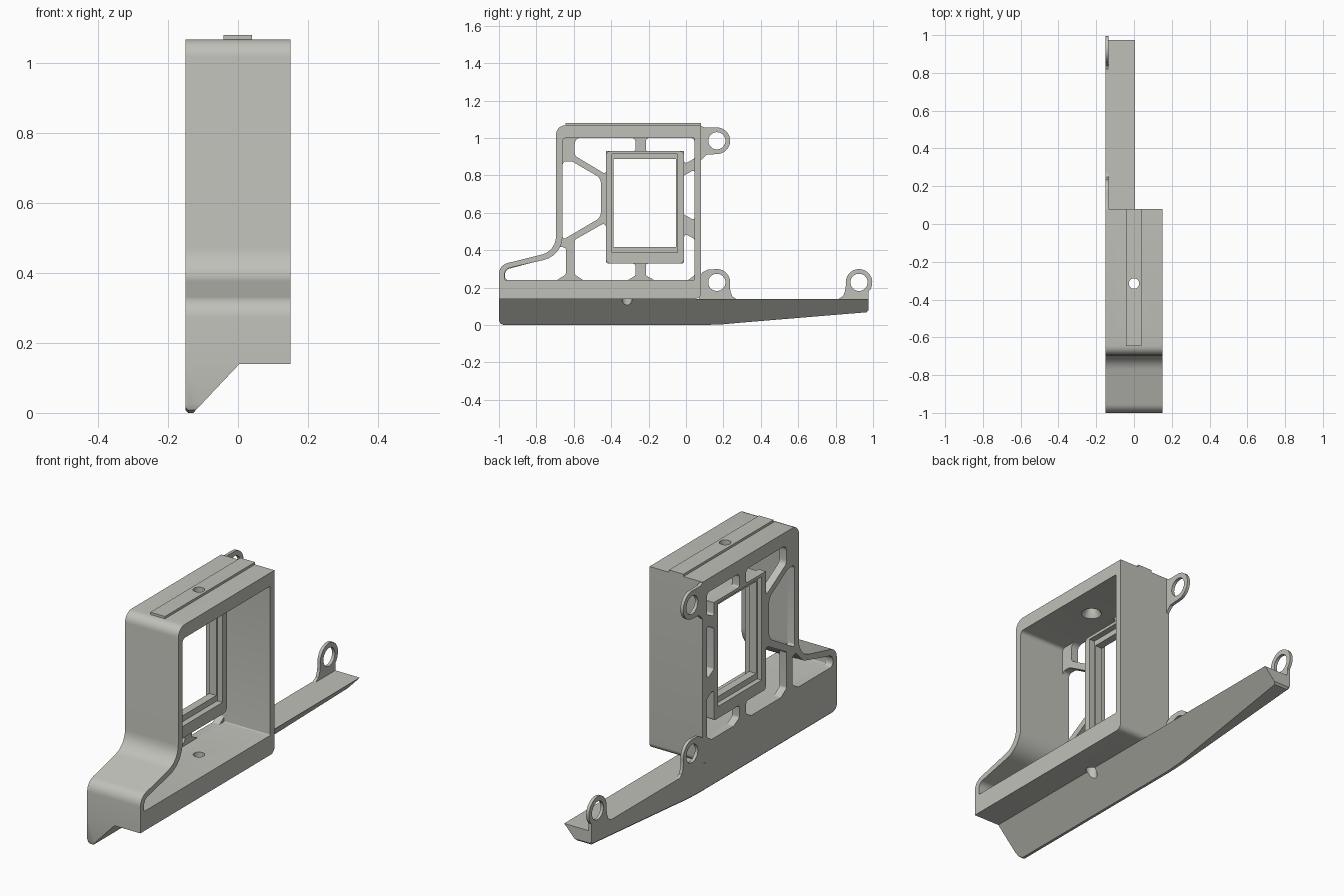
import bpy, bmesh, math
from mathutils import Matrix, Vector

if "Cube" in bpy.data.objects:
    bpy.data.objects.remove(bpy.data.objects["Cube"])

grey = bpy.data.materials.new("warm grey")
grey.diffuse_color = (0.53, 0.53, 0.49, 1)
grey.use_nodes = True
grey.node_tree.nodes["Principled BSDF"].inputs["Base Color"].default_value = grey.diffuse_color
X_BACK, X_PLATE, X_FRAME, X_OPEN = -0.15, -0.11, -0.055, 0.15


def add(name, mesh):
    mesh.materials.clear()
    mesh.materials.append(grey)
    ob = bpy.data.objects.new(name, mesh)
    bpy.context.collection.objects.link(ob)
    return ob


def rounded(pts, radii):
    """Closed profile with filleted corners; radii is one number or one per point."""
    if not isinstance(radii, (list, tuple)):
        radii = [radii] * len(pts)
    out = []
    for i, p in enumerate(pts):
        p = Vector(p)
        a, b = Vector(pts[i - 1]) - p, Vector(pts[(i + 1) % len(pts)]) - p
        r = radii[i]
        if r == 0:
            out.append(p)
            continue
        half = a.angle(b) / 2
        d = min(r / math.tan(half), 0.48 * a.length, 0.48 * b.length)
        r = d * math.tan(half)
        c = p + (a.normalized() + b.normalized()).normalized() * (r / math.sin(half))
        s, e = p + a.normalized() * d - c, p + b.normalized() * d - c
        turn = s.angle_signed(e)
        for k in range(7):
            out.append(c + Matrix.Rotation(-turn * k / 6, 2) @ s)
    return out


def rect(y0, z0, y1, z1):
    return [(y0, z0), (y1, z0), (y1, z1), (y0, z1)]


def arc(y, z, r, a0, a1, n=24):
    return [(y + r * math.cos(math.radians(a0 + (a1 - a0) * k / n)),
             z + r * math.sin(math.radians(a0 + (a1 - a0) * k / n))) for k in range(n + 1)]


def slab(name, loops, x0, x1):
    """Side profile (first loop) with holes (other loops), extruded across x."""
    cu = bpy.data.curves.new(name, 'CURVE')
    cu.dimensions, cu.fill_mode, cu.extrude = '2D', 'BOTH', (x1 - x0) / 2
    for loop in loops:
        sp = cu.splines.new('POLY')
        sp.points.add(len(loop) - 1)
        for q, p in zip(sp.points, loop):
            q.co = (p[0], p[1], 0, 1)
        sp.use_cyclic_u = True
    tmp = bpy.data.objects.new("temp", cu)
    bpy.context.collection.objects.link(tmp)
    dg = bpy.context.evaluated_depsgraph_get()
    mesh = bpy.data.meshes.new_from_object(tmp.evaluated_get(dg))
    bpy.data.objects.remove(tmp)
    mesh.transform(Matrix(((0, 0, 1, (x0 + x1) / 2), (1, 0, 0, 0), (0, 1, 0, 0), (0, 0, 0, 1))))
    bm = bmesh.new()
    bm.from_mesh(mesh)
    bmesh.ops.remove_doubles(bm, verts=bm.verts, dist=1e-5)
    bmesh.ops.recalc_face_normals(bm, faces=bm.faces)
    bm.to_mesh(mesh)
    bm.free()
    return add(name, mesh)


def drill(ob, z0, z1, r0, r1):
    """Vertical screw hole, cut with a cone or cylinder."""
    bm = bmesh.new()
    bmesh.ops.create_cone(bm, cap_ends=True, segments=32, radius1=r0, radius2=r1, depth=z1 - z0,
                          matrix=Matrix.Translation((0, -0.315, (z0 + z1) / 2)))
    mesh = bpy.data.meshes.new("drill")
    bm.to_mesh(mesh)
    bm.free()
    cutter = add("drill", mesh)
    cutter.hide_render = True
    mod = ob.modifiers.new("hole", 'BOOLEAN')
    mod.operation, mod.object, mod.solver = 'DIFFERENCE', cutter, 'EXACT'
    bpy.context.view_layer.objects.active = ob
    bpy.ops.object.modifier_apply(modifier=mod.name)
    bpy.data.objects.remove(cutter)


# Housing outline and its hollow
outer = rounded([(-1, 0.14), (-1, 0.32), (-0.695, 0.395), (-0.695, 1.068), (0.08, 1.068), (0.08, 0.14)],
                [0, 0.06, 0.1, 0.05, 0, 0.03])
inner = rounded([(-0.97, 0.24), (-0.97, 0.3), (-0.66, 0.37), (-0.66, 1.0), (0.045, 1.0), (0.045, 0.24)],
                [0.005, 0.05, 0.13, 0.02, 0.005, 0.005])
shell = slab("housing_shell", [outer, inner], X_PLATE, X_OPEN)
drill(shell, 0.9, 1.2, 0.027, 0.027)
drill(shell, 0.99, 1.03, 0.055, 0.027)
drill(shell, 0.1, 0.3, 0.027, 0.027)

# Ribbed back plate: outline minus the openings between ribs
window = rect(-0.395, 0.388, -0.045, 0.915)
openings = [
    ([(-0.595, 1.0), (-0.27, 1.0), (-0.27, 0.93), (-0.428, 0.93), (-0.428, 0.805), (-0.595, 0.905)],
     [0.03, 0.02, 0.01, 0.0, 0.01, 0.03]),
    ([(-0.66, 0.875), (-0.61, 0.875), (-0.455, 0.785), (-0.455, 0.575), (-0.66, 0.455)],
     [0.02, 0.04, 0.05, 0.05, 0.01]),
    ([(-0.595, 0.455), (-0.428, 0.55), (-0.428, 0.328), (-0.27, 0.328), (-0.27, 0.265), (-0.31, 0.24),
      (-0.55, 0.24), (-0.595, 0.27)], 0.015),
    ([(-0.968, 0.24), (-0.968, 0.295), (-0.73, 0.358), (-0.67, 0.42), (-0.642, 0.41), (-0.642, 0.27),
      (-0.69, 0.24)], [0.02, 0.04, 0.06, 0.01, 0.01, 0.02, 0.02]),
    ([(-0.215, 0.328), (-0.01, 0.328), (-0.01, 0.49), (0.045, 0.46), (0.045, 0.265), (0.01, 0.24),
      (-0.17, 0.24), (-0.215, 0.265)], 0.012),
    ([(-0.01, 0.8), (0.045, 0.83), (0.045, 0.56), (-0.01, 0.59)], 0.008),
    ([(-0.215, 1.0), (0.045, 1.0), (0.045, 0.89), (-0.01, 0.86), (-0.01, 0.93), (-0.215, 0.93)],
     [0.02, 0.02, 0.01, 0.01, 0.0, 0.01]),
]
slab("ribbed_back_plate", [outer, window] + [rounded(p, r) for p, r in openings], X_BACK, X_PLATE)

# Window frame rising from the plate, with a lip at top and bottom
slab("window_frame", [rounded(rect(-0.428, 0.328, -0.01, 0.93), 0.025), window], X_PLATE, X_FRAME)
for name, z0, z1 in (("lower", 0.385, 0.418), ("upper", 0.887, 0.918)):
    slab("window_lip_" + name, [rect(-0.397, z0, -0.043, z1)], -0.125, -0.085)
for name, y in (("front", -0.395), ("rear", -0.053)):
    slab("window_lip_" + name, [rect(y, 0.385, y + 0.008, 0.918)], -0.125, -0.085)

# Rail on the roof
bm = bmesh.new()
bmesh.ops.create_cube(bm, size=1, matrix=Matrix.Translation((-0.001, -0.2825, 1.07))
                      @ Matrix.Diagonal((0.082, 0.725, 0.02, 1)))
mesh = bpy.data.meshes.new("roof_rail")
bm.to_mesh(mesh)
bm.free()
drill(add("roof_rail", mesh), 0.9, 1.2, 0.027, 0.027)

# Wedge keel with a tapering tail, lofted along y
bm = bmesh.new()
rings = []
for y, z in ((-1, 0.025), (-0.993, 0.008), (-0.975, 0), (0.1, 0), (0.2, 0.004), (0.3, 0.013),
             (0.965, 0.068), (0.975, 0.078)):
    x = -0.128 + 0.132 * z / 0.14
    section = [(X_BACK, 0.14), (X_BACK, z + 0.008), (X_BACK + 0.008, z), (x, z), (0.004, 0.14)]
    rings.append([bm.verts.new((sx, y, sz)) for sx, sz in section])
for a, b in zip(rings, rings[1:]):
    for i in range(5):
        bm.faces.new((a[i], a[(i + 1) % 5], b[(i + 1) % 5], b[i]))
bm.faces.new(rings[0])
bm.faces.new(rings[-1])
bmesh.ops.recalc_face_normals(bm, faces=bm.faces)
mesh = bpy.data.meshes.new("keel")
bm.to_mesh(mesh)
bm.free()
drill(add("keel", mesh), 0.08, 0.2, 0.027, 0.027)

# Mounting eyelets with flared roots
eyelets = {
    "upper_eyelet": (0.165, 0.985, -90, 90, [(0.1, 1.056), (0.07, 1.068), (0.07, 0.865), (0.083, 0.885), (0.11, 0.91)]),
    "lower_eyelet": (0.165, 0.228, -10, 90, [(0.115, 0.296), (0.09, 0.283), (0.07, 0.26), (0.07, 0.13),
                                             (0.27, 0.139), (0.248, 0.152), (0.237, 0.18)]),
    "tail_eyelet": (0.925, 0.228, -45, 190, [(0.85, 0.18), (0.84, 0.155), (0.815, 0.139), (0.82, 0.13),
                                             (0.975, 0.13)]),
}
for name, (y, z, a0, a1, root) in eyelets.items():
    slab(name, [arc(y, z, 0.071, a0, a1) + root, arc(y, z, 0.046, 0, 348.75, 31)], X_BACK, -0.134)

# Smooth the fillets, keep the edges sharp
for ob in bpy.context.scene.objects:
    bpy.ops.object.select_all(action='DESELECT')
    ob.select_set(True)
    bpy.context.view_layer.objects.active = ob
    bpy.ops.object.shade_smooth_by_angle(angle=math.radians(35))
